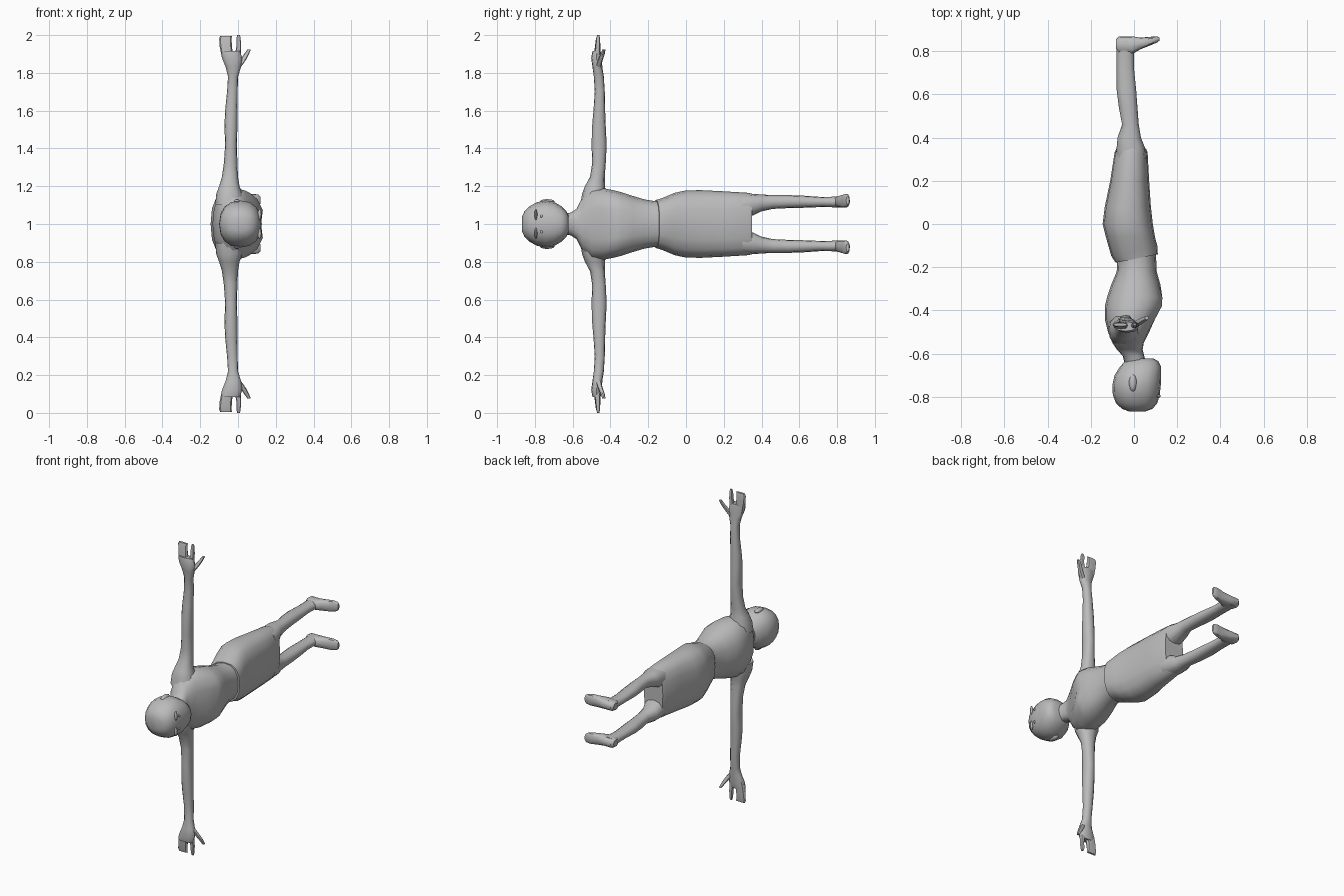
import bpy, bmesh, math
from mathutils import Vector

grey = bpy.data.materials.new("plain grey")
grey.diffuse_color = (0.5, 0.5, 0.5, 1)


def finish(name, bm, mirror, angle=40):
    """Turn a bmesh into an object centred on the body's mid plane."""
    bmesh.ops.recalc_face_normals(bm, faces=bm.faces)
    me = bpy.data.meshes.new(name)
    bm.to_mesh(me)
    bm.free()
    me.materials.append(grey)
    ob = bpy.data.objects.new(name, me)
    bpy.context.collection.objects.link(ob)
    ob.location.z = 1
    bpy.ops.object.select_all(action='DESELECT')
    ob.select_set(True)
    bpy.context.view_layer.objects.active = ob
    bpy.ops.object.shade_smooth_by_angle(angle=math.radians(angle))
    if mirror:
        m = ob.modifiers.new("mirror", 'MIRROR')
        m.use_axis = (False, False, True)
    return ob


def loft(name, axis, rings, n=12, power=2.3, mirror=True, shape=None):
    """Rings are (position on axis, low a, high a, low b, high b)."""
    bm = bmesh.new()
    loops = []
    for t, a0, a1, b0, b1 in rings:
        loop = []
        for i in range(n):
            w = 2 * math.pi * i / n
            c, s = math.cos(w), math.sin(w)
            u = math.copysign(abs(c) ** (2 / power), c)
            v = math.copysign(abs(s) ** (2 / power), s)
            a = (a0 + a1) / 2 + u * (a1 - a0) / 2
            b = (b0 + b1) / 2 + v * (b1 - b0) / 2
            co = {'x': (t, a, b), 'y': (a, t, b), 'z': (a, b, t)}[axis]
            co = Vector(co)
            if shape:
                shape(co)
            loop.append(bm.verts.new(co))
        loops.append(loop)
    for p, q in zip(loops, loops[1:]):
        for i in range(n):
            j = (i + 1) % n
            bm.faces.new((p[i], p[j], q[j], q[i]))
    bm.faces.new(loops[0])
    bm.faces.new(loops[-1])
    return finish(name, bm, mirror)


def centred(rings):
    return [(t, a, b, -h, h) for t, a, b, h in rings]


def ellipsoid(name, centre, radii, mirror=True):
    bm = bmesh.new()
    bmesh.ops.create_uvsphere(bm, u_segments=10, v_segments=6, radius=1)
    for v in bm.verts:
        v.co = Vector([c + r * k for c, r, k in zip(centre, radii, v.co)])
    return finish(name, bm, mirror)


# Torso and neck, with a shallow dip down the middle of the chest
def chest(co):
    if co.x > 0.03 and -0.46 < co.y < -0.3 and abs(co.z) < 0.03:
        co.x -= 0.018


loft("torso", 'y', centred([
    (-0.66, -0.04, 0.06, 0.055), (-0.61, -0.052, 0.047, 0.06),
    (-0.58, -0.08, 0.04, 0.08), (-0.55, -0.10, 0.045, 0.14),
    (-0.50, -0.12, 0.07, 0.185), (-0.44, -0.135, 0.105, 0.19),
    (-0.38, -0.135, 0.138, 0.178), (-0.34, -0.125, 0.14, 0.168),
    (-0.28, -0.105, 0.122, 0.148), (-0.22, -0.08, 0.105, 0.13),
    (-0.17, -0.078, 0.103, 0.122), (-0.12, -0.085, 0.10, 0.122)]),
    n=16, mirror=False, shape=chest)


# Skirt, with its waist edge slanting towards the front
def slant(co):
    if co.y < -0.12:
        co.y += 0.2 * (co.x - 0.01)


loft("skirt", 'y', centred([
    (-0.16, -0.085, 0.11, 0.127), (-0.125, -0.105, 0.109, 0.137),
    (-0.06, -0.13, 0.097, 0.165), (0.0, -0.145, 0.087, 0.178),
    (0.08, -0.135, 0.078, 0.179), (0.2, -0.11, 0.07, 0.173),
    (0.33, -0.09, 0.063, 0.165), (0.35, -0.08, 0.055, 0.16)]),
    n=16, power=2.5, mirror=False, shape=slant)

# Head, from crown to chin
loft("head", 'y', centred([
    (-0.868, -0.02, 0.05, 0.04), (-0.855, -0.055, 0.085, 0.068),
    (-0.83, -0.083, 0.107, 0.093), (-0.79, -0.098, 0.119, 0.115),
    (-0.745, -0.10, 0.124, 0.124), (-0.70, -0.09, 0.126, 0.118),
    (-0.66, -0.065, 0.125, 0.094), (-0.635, -0.042, 0.113, 0.07),
    (-0.622, -0.02, 0.09, 0.045)]), n=16, mirror=False)
ellipsoid("ear", (-0.005, -0.735, 0.118), (0.018, 0.04, 0.014))
ellipsoid("eyebrow", (0.114, -0.795, 0.05), (0.01, 0.008, 0.03))
ellipsoid("eye", (0.117, -0.765, 0.042), (0.006, 0.006, 0.009))

# Arm and palm
loft("arm", 'z', [
    (0.10, -0.12, 0.03, -0.56, -0.42), (0.16, -0.115, 0.025, -0.55, -0.42),
    (0.20, -0.10, 0.008, -0.535, -0.43), (0.25, -0.085, 0.0, -0.508, -0.43),
    (0.32, -0.075, -0.003, -0.497, -0.425), (0.42, -0.068, -0.006, -0.50, -0.42),
    (0.52, -0.072, -0.003, -0.497, -0.425), (0.60, -0.068, -0.003, -0.49, -0.428),
    (0.70, -0.058, -0.002, -0.483, -0.43), (0.78, -0.053, 0.0, -0.488, -0.435),
    (0.83, -0.065, 0.016, -0.495, -0.443), (0.88, -0.085, 0.022, -0.502, -0.445),
    (0.915, -0.092, 0.01, -0.495, -0.452)])

# Joined fingers, separate finger and thumb
loft("joined_fingers", 'z', [
    (0.88, -0.085, -0.025, -0.49, -0.452), (0.94, -0.097, -0.032, -0.482, -0.453),
    (0.98, -0.10, -0.034, -0.477, -0.455), (0.995, -0.095, -0.032, -0.472, -0.458)],
    n=8, power=3)
loft("finger", 'z', [
    (0.88, -0.02, 0.014, -0.485, -0.455), (0.94, -0.008, 0.016, -0.48, -0.455),
    (0.985, -0.008, 0.014, -0.475, -0.455), (1.0, -0.004, 0.01, -0.47, -0.459)], n=8)
loft("thumb", 'z', [
    (0.83, -0.015, 0.015, -0.48, -0.45), (0.865, 0.008, 0.04, -0.467, -0.442),
    (0.90, 0.033, 0.058, -0.452, -0.43), (0.925, 0.05, 0.068, -0.443, -0.426)], n=8)

# Leg and foot
loft("leg", 'y', [
    (0.30, -0.08, 0.055, 0.03, 0.158), (0.355, -0.08, 0.05, 0.045, 0.16),
    (0.40, -0.076, 0.032, 0.067, 0.156), (0.46, -0.055, 0.022, 0.08, 0.153),
    (0.54, -0.07, 0.016, 0.084, 0.153), (0.62, -0.08, 0.01, 0.086, 0.15),
    (0.72, -0.08, 0.0, 0.09, 0.143), (0.80, -0.08, 0.0, 0.088, 0.145),
    (0.845, -0.08, 0.01, 0.088, 0.148)])
loft("foot", 'x', [
    (-0.083, 0.81, 0.855, 0.097, 0.14), (-0.07, 0.79, 0.868, 0.09, 0.148),
    (-0.01, 0.785, 0.868, 0.088, 0.15), (0.03, 0.808, 0.862, 0.087, 0.155),
    (0.08, 0.828, 0.866, 0.087, 0.16), (0.108, 0.84, 0.867, 0.095, 0.155),
    (0.118, 0.848, 0.863, 0.105, 0.145)], n=12, power=2.6)
